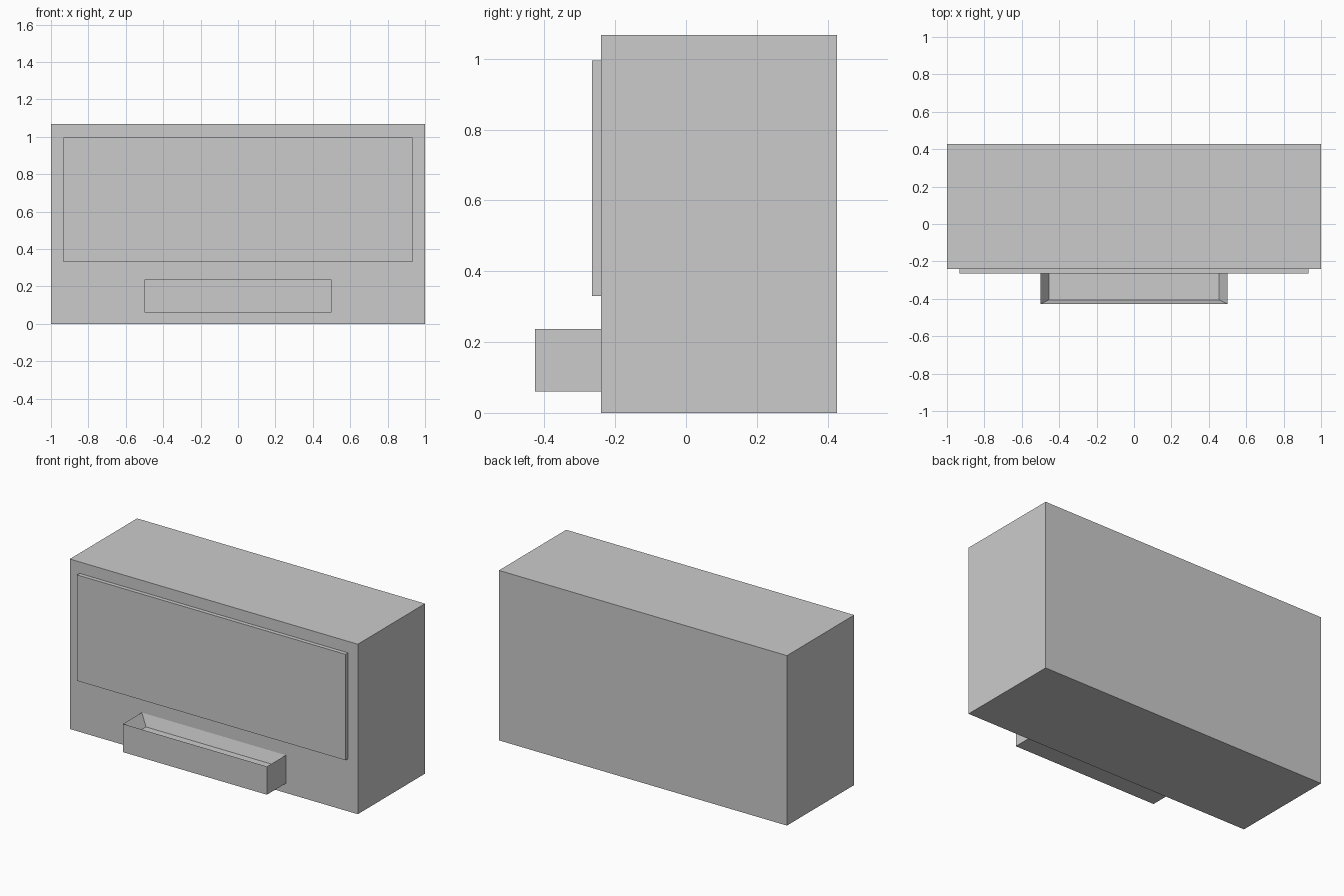
import bpy
import bmesh
from mathutils import Vector

if "Cube" in bpy.data.objects:
    bpy.data.objects.remove(bpy.data.objects["Cube"])


def box(name, lo, hi):
    """Axis-aligned box between two corners, with its origin at the centre."""
    lo, hi = Vector(lo), Vector(hi)
    size = hi - lo
    bm = bmesh.new()
    bmesh.ops.create_cube(bm, size=1)
    bmesh.ops.scale(bm, vec=size, verts=bm.verts)
    mesh = bpy.data.meshes.new(name)
    bm.to_mesh(mesh)
    bm.free()
    obj = bpy.data.objects.new(name, mesh)
    obj.location = (lo + hi) / 2
    bpy.context.collection.objects.link(obj)
    return obj


# Main cabinet and the thin raised panel on its front
box("cabinet", (-1, -0.24, 0), (1, 0.427, 1.067))
box("front_panel", (-0.933, -0.265, 0.33), (0.933, -0.24, 0.995))

# Tray with a sloped recess sunk from its knife-edge rim
tray = box("tray", (-0.5, -0.427, 0.06), (0.5, -0.24, 0.237))
inset_x, inset_y, depth = 0.045, 0.022, 0.07
bm = bmesh.new()
bm.from_mesh(tray.data)
top = max(bm.faces, key=lambda f: f.calc_center_median().z)
# A zero-thickness inset makes the floor face, which is then drawn in and down
bmesh.ops.inset_individual(bm, faces=[top], thickness=0.01)
for v in top.verts:
    v.co.x = (0.5 - inset_x) * (1 if v.co.x > 0 else -1)
    v.co.y = (0.0935 - inset_y) * (1 if v.co.y > 0 else -1)
    v.co.z -= depth
bm.to_mesh(tray.data)
bm.free()
